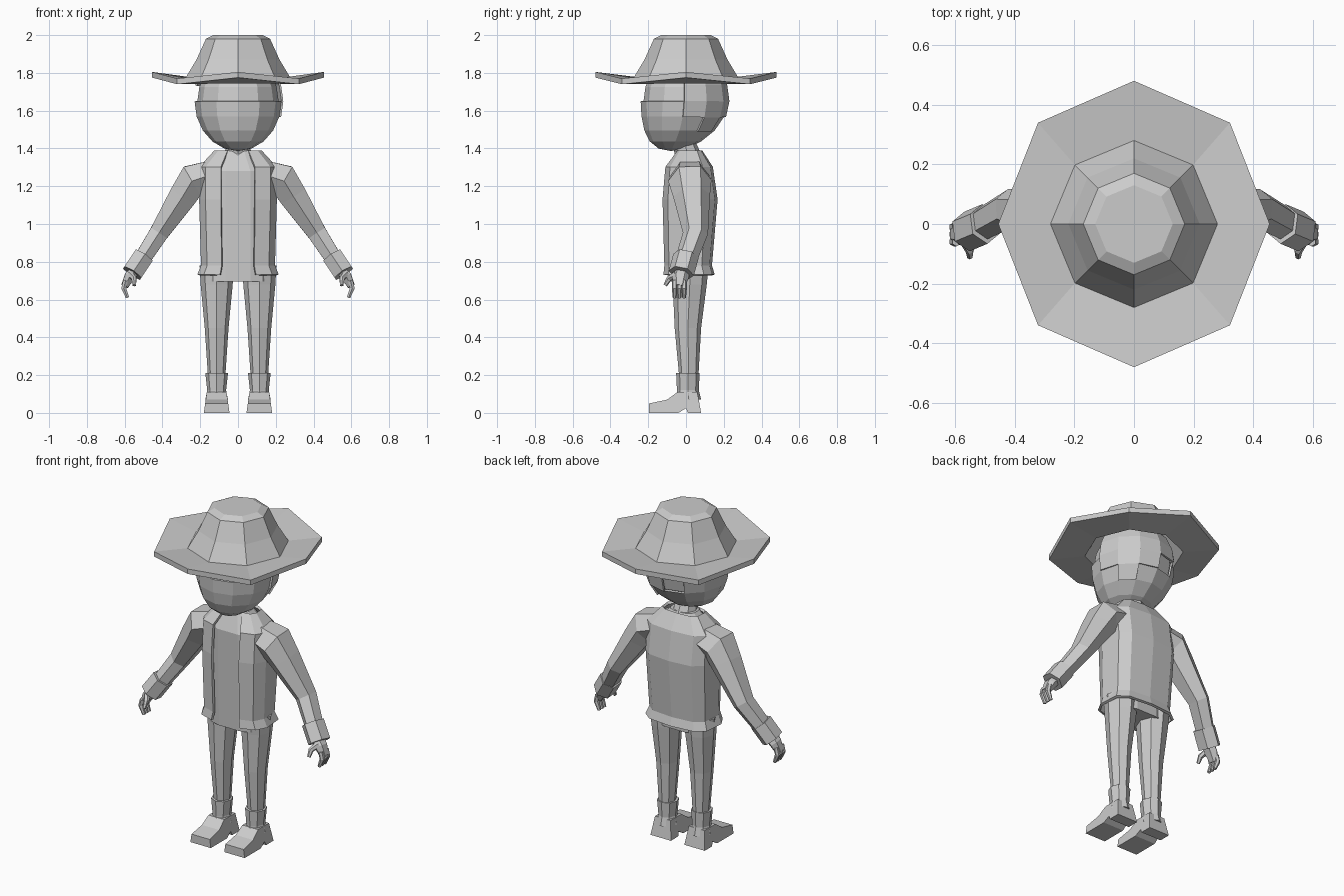
import bpy, bmesh, math
from mathutils import Vector

cube = bpy.data.objects.get("Cube")
if cube:
    bpy.data.objects.remove(cube)

grey = bpy.data.materials.new("light grey")
grey.use_nodes = True
grey.diffuse_color = (.6, .6, .6, 1)
shader = grey.node_tree.nodes["Principled BSDF"]
shader.inputs["Base Color"].default_value = grey.diffuse_color


def finish(name, bm, mirror=False, thick=0):
    """Turn a bmesh into a flat-shaded object, mirrored or thickened on request."""
    bmesh.ops.recalc_face_normals(bm, faces=bm.faces)
    mesh = bpy.data.meshes.new(name)
    bm.to_mesh(mesh)
    bm.free()
    mesh.materials.append(grey)
    part = bpy.data.objects.new(name, mesh)
    bpy.context.collection.objects.link(part)
    if mirror:
        part.modifiers.new("mirror", "MIRROR")
    if thick:
        shell = part.modifiers.new("thickness", "SOLIDIFY")
        shell.thickness = thick
        shell.offset = 0


def loft(name, rings, solid=True, **options):
    """Skin equal-length rings; a solid has closed, capped rings."""
    bm = bmesh.new()
    rows = [[bm.verts.new(point) for point in ring] for ring in rings]
    count = len(rows[0])
    for low, high in zip(rows, rows[1:]):
        for i in range(count if solid else count - 1):
            j = (i + 1) % count
            bm.faces.new((low[i], low[j], high[j], high[i]))
    if solid:
        bm.faces.new(rows[0])
        bm.faces.new(rows[-1])
    finish(name, bm, **options)


def squarish(value, power):
    return math.copysign(abs(value) ** power, value)


def oval(level, x=0, angles=range(0, 360, 45), power=1):
    """Level ring from (z, y, half width, half depth); a low power squares it."""
    z, y, width, depth = level
    turns = [math.radians(angle) for angle in angles]
    return [Vector((x + width * squarish(math.cos(turn), power),
                    y + depth * squarish(math.sin(turn), power), z)) for turn in turns]


def stack(name, levels, x=0, **options):
    loft(name, [oval(level, x) for level in levels], **options)


def limb(name, path, depth=1, sides=6):
    """Mirrored tube along (x, y, z, radius) points; depth widens it front to back."""
    points = [Vector(step[:3]) for step in path]
    rings = []
    for i, centre in enumerate(points):
        before = points[max(i - 1, 0)]
        after = points[min(i + 1, len(points) - 1)]
        along = (after - before).normalized()
        side = along.cross(Vector((0, 1, 0))).normalized()
        front = side.cross(along)
        radius = path[i][-1]
        turns = [math.tau * k / sides for k in range(sides)]
        rings.append([centre + radius * (front * depth * math.cos(turn) + side * math.sin(turn))
                      for turn in turns])
    loft(name, rings, mirror=True)


def skull(name, grow=0, keep=None, thick=0):
    """Head shape with the chin pushed forward, or the part of its shell to keep."""
    bm = bmesh.new()
    bmesh.ops.create_uvsphere(bm, u_segments=12, v_segments=10, radius=1)
    for vert in bm.verts:
        chin = max(0, -vert.co.z)
        vert.co *= .215 + grow
        vert.co.z = vert.co.z * 1.15 + 1.65
        vert.co.y -= .01 + chin ** 2 * .07
    if keep:
        cut = [face for face in bm.faces if not keep(face.calc_center_median())]
        bmesh.ops.delete(bm, geom=cut, context="FACES")
    finish(name, bm, thick=thick)


# Hat: crown, brim with dipped corners, hollow underside
hat = []
for z, radius in ((2, .13), (1.98, .17), (1.87, .22), (1.77, .28),
                  (1.805, .455), (1.775, .455), (1.745, .27), (1.9, .18)):
    is_brim = radius > .4
    ring = oval((z, 0, radius, radius + (.025 if is_brim else 0)))
    if is_brim:
        for corner in ring[1::2]:
            corner.z -= .035
    hat.append(ring)
loft("hat", hat)

# Head, face cloth that drops toward the back, hair swept to the left
skull("head")
skull("face_cloth", .01, lambda c: c.z < 1.64 - c.y / 5, thick=.01)
skull("hair", .02, lambda c: c.y > .03 and c.z > 1.62 - c.x * .7, thick=.01)
stack("neck", [(1.3, .01, .08, .08), (1.37, .01, .07, .07), (1.46, -.02, .06, .06)])

# Shirt
loft("shirt", [oval(level, angles=range(15, 360, 30), power=.7) for level in (
    (.695, .01, .17, .1), (1.28, .01, .17, .11), (1.39, .01, .08, .06))])

# Open jacket: flared hem, waist, chest, shoulder, collar
loft("jacket", [oval(level, angles=range(-75, 91, 33), power=.6) for level in (
    (.73, .015, .21, .13), (.78, .01, .19, .12), (1.13, .02, .2, .14),
    (1.3, .015, .2, .12), (1.385, .02, .12, .06))],
    solid=False, mirror=True, thick=.015)

# Sleeves, cuffs and hands
limb("sleeves", [(.08, .02, 1.28, .08), (.24, .02, 1.23, .1), (.29, .03, 1.15, .085),
                 (.42, .05, .95, .058), (.51, 0, .81, .05)], depth=1.15)
limb("cuffs", [(.5, 0, .83, .062), (.56, -.025, .74, .062)], depth=1.1)
limb("palms", [(.54, -.02, .76, .03), (.575, -.03, .72, .032), (.6, -.035, .67, .022)], depth=1.4)
for finger, y in (("front", -.06), ("middle", -.035), ("back", -.01)):
    limb(finger + "_fingers", [(.595, y, .7, .015), (.605, y, .66, .015), (.585, y, .61, .01)])
limb("thumbs", [(.57, -.05, .735, .02), (.55, -.09, .71, .015), (.55, -.11, .675, .01)])

# Trouser legs and boot shafts
stack("trouser_legs", [(.78, .02, .09, .1), (.68, .02, .085, .09), (.45, .01, .063, .07),
                       (.18, .015, .045, .05)], x=.113, mirror=True)
stack("boot_shafts", [(.07, .015, .06, .065), (.12, .01, .05, .058), (.21, .01, .06, .062)],
      x=.113, mirror=True)

# Feet: side profile with toe, heel and arch, narrowing upward
profile = [(-.195, 0), (-.195, .05), (-.1, .07), (-.045, .11), (.06, .11),
           (.08, 0), (.01, 0), (0, .025), (-.04, 0)]
loft("boot_feet", [[(.113 + side * (.068 - z / 7), y, z) for y, z in profile]
                   for side in (-1, 1)], mirror=True)
